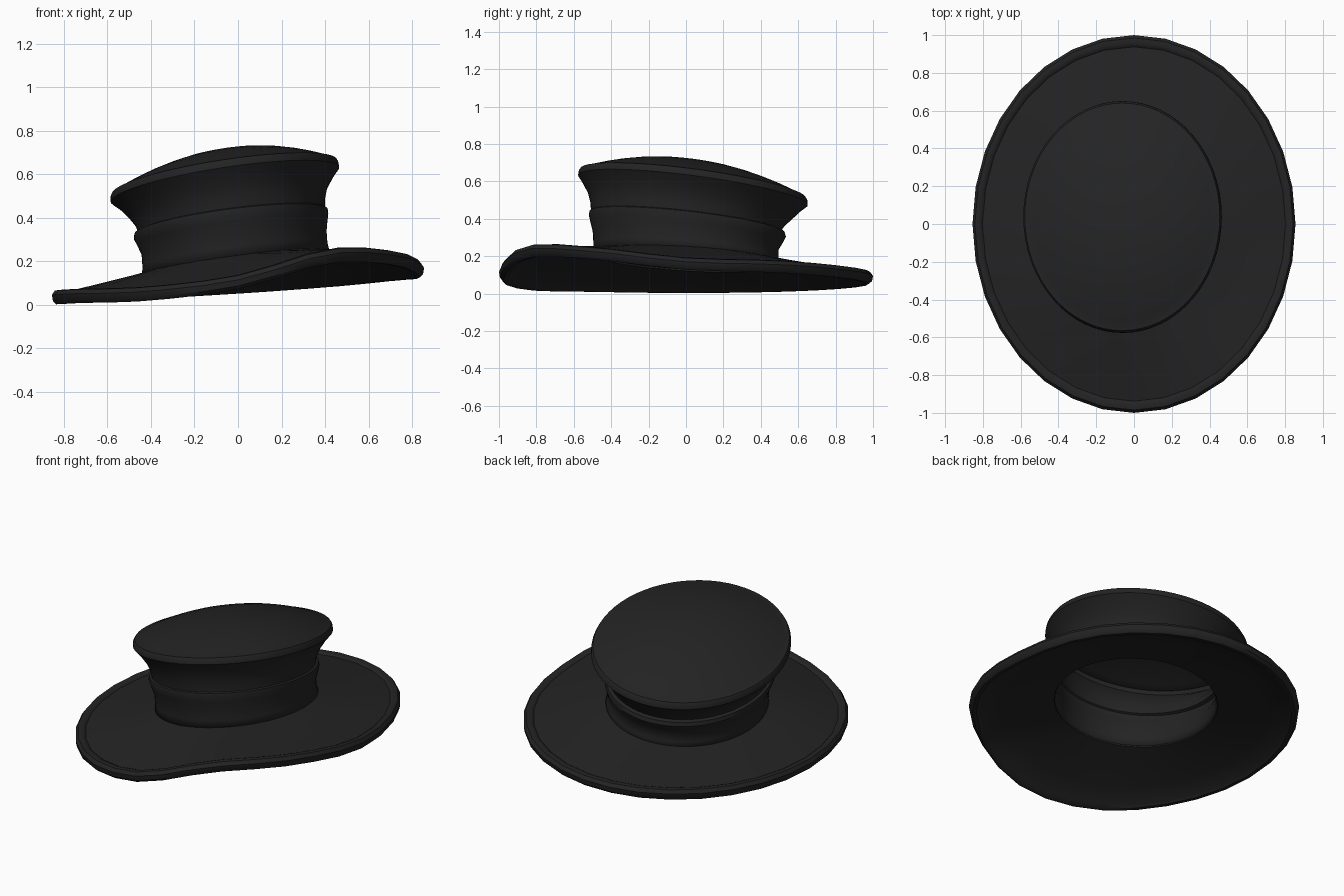
import bpy, bmesh, math

felt = bpy.data.materials.new("black felt")
felt.diffuse_color = (0.017, 0.017, 0.017, 1)


def loft(name, rings, closed=False, cap=False):
    """Skin a list of equal-length rings into one smooth object."""
    bm = bmesh.new()
    rows = [[bm.verts.new(p) for p in ring] for ring in rings]
    pairs = list(zip(rows, rows[1:])) + ([(rows[-1], rows[0])] if closed else [])
    for a, b in pairs:
        n = len(a)
        for i in range(n):
            j = (i + 1) % n
            bm.faces.new((a[i], a[j], b[j], b[i]))
    if cap:
        bm.faces.new(rows[-1])
    bmesh.ops.recalc_face_normals(bm, faces=bm.faces)
    mesh = bpy.data.meshes.new(name)
    bm.to_mesh(mesh)
    bm.free()
    mesh.materials.append(felt)
    ob = bpy.data.objects.new(name, mesh)
    bpy.context.collection.objects.link(ob)
    bpy.ops.object.select_all(action='DESELECT')
    ob.select_set(True)
    bpy.context.view_layer.objects.active = ob
    bpy.ops.object.shade_smooth_by_angle(angle=math.radians(38))
    return ob


def tilted_ring(cx, cy, z, rx, ry, sx, sy, n=64):
    """Ellipse lying on a plane that slopes by sx and sy."""
    ring = []
    for i in range(n):
        t = 2 * math.pi * i / n
        x, y = cx + rx * math.cos(t), cy + ry * math.sin(t)
        ring.append((x, y, z + sx * (x - cx) + sy * (y - cy)))
    return ring


# Brim: wavy edge heights every 30 degrees, counter-clockwise from +x
EDGE = [0.160, 0.145, 0.115, 0.085, 0.060, 0.042,
        0.036, 0.042, 0.052, 0.105, 0.225, 0.215]


def edge_height(t):
    u = (t / (2 * math.pi) * 12) % 12
    i, f = int(u), u - int(u)
    a, b, c, d = (EDGE[(i + k) % 12] for k in (-1, 0, 1, 2))
    return b + 0.5 * f * (c - a + f * (2*a - 5*b + 4*c - d + f * (3*(b - c) + d - a)))


# Brim cross-section: (share of the way from base to edge, inset, height offset)
SECTION = [(0, 0, 0.010), (0.33, 0.02, 0.012), (0.66, 0.04, 0.016), (1, 0.062, 0.021),
           (1, 0.055, 0.027), (1, 0.038, 0.033), (1, 0.015, 0.030), (1, 0.0, 0.010),
           (1, 0.005, -0.018), (1, 0.022, -0.033), (1, 0.045, -0.032), (1, 0.062, -0.018),
           (0.66, 0.04, -0.016), (0.33, 0.02, -0.014), (0, 0, -0.012)]
SEG = 32
brim_rings = []
for k, inset, dz in SECTION:
    ring = []
    for i in range(SEG):
        t = 2 * math.pi * i / SEG
        c, s = math.cos(t), math.sin(t)
        bx, by = -0.01 + 0.425 * c, 0.005 + 0.495 * s
        bz = 0.19 + 0.13 * bx - 0.06 * by
        ex, ey = 0.855 * c * (1 - inset), s * (1 - inset)
        ring.append((bx + k * (ex - bx), by + k * (ey - by),
                     bz + k * (edge_height(t) - bz) + dz))
    brim_rings.append(ring)
loft("brim", brim_rings, closed=True)

# Hat band: slightly flared, with a stepped top edge
band = [(-0.010, 0.005, 0.185, 0.432, 0.502, 0.13, -0.06),
        (-0.014, 0.000, 0.230, 0.425, 0.495, 0.13, -0.08),
        (-0.018, -0.002, 0.285, 0.425, 0.497, 0.128, -0.10),
        (-0.026, 0.003, 0.330, 0.437, 0.515, 0.128, -0.11),
        (-0.032, 0.007, 0.362, 0.447, 0.527, 0.128, -0.11),
        (-0.032, 0.006, 0.384, 0.444, 0.522, 0.128, -0.11),
        (-0.030, 0.000, 0.390, 0.430, 0.508, 0.130, -0.11)]
# Crown wall: waisted, flaring to the top rim
wall = [(-0.036, 0.008, 0.428, 0.436, 0.520, 0.140, -0.12),
        (-0.045, 0.020, 0.470, 0.455, 0.545, 0.150, -0.13),
        (-0.053, 0.030, 0.520, 0.492, 0.583, 0.150, -0.13),
        (-0.060, 0.037, 0.553, 0.525, 0.614, 0.150, -0.13),
        (-0.062, 0.038, 0.575, 0.524, 0.612, 0.150, -0.13),
        (-0.062, 0.038, 0.590, 0.516, 0.602, 0.150, -0.13)]
# Domed top, set just inside the rim seam
dome = [(-0.062, 0.038, 0.587 + 0.122 * (1 - k * k), 0.516 * k, 0.602 * k, 0.15, -0.13)
        for k in (0.98, 0.92, 0.82, 0.7, 0.55, 0.4, 0.25, 0.1)]
crown = loft("crown", [tilted_ring(*r) for r in band + wall + dome], cap=True)

# Thin felt thickness, leaving the inside hollow
shell = crown.modifiers.new("felt thickness", 'SOLIDIFY')
shell.thickness = 0.012
shell.offset = -1
